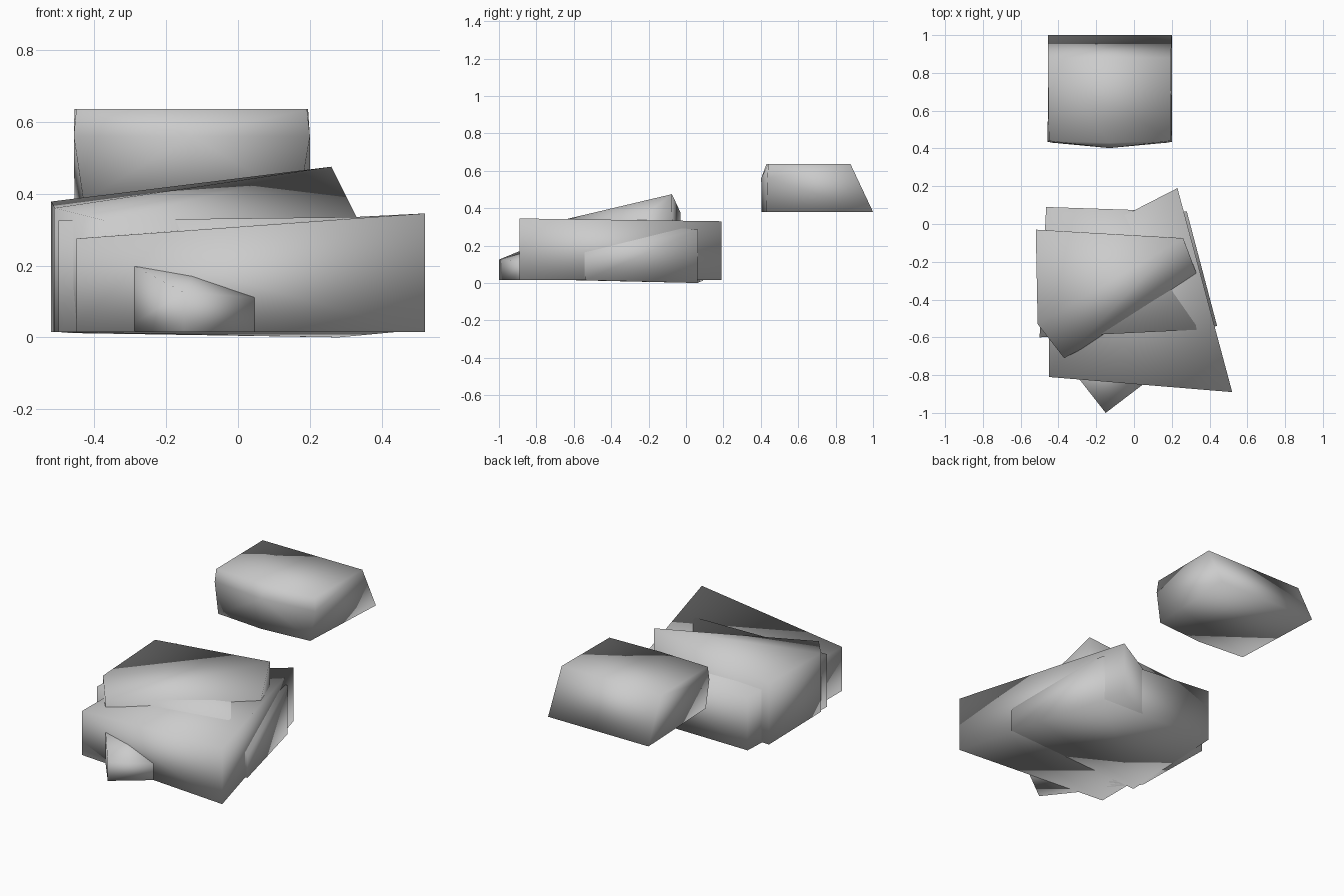
import bpy, bmesh


def rock(name, *rings):
    """Smooth-shaded convex stone; each ring is a list of (x, y, z) corners."""
    bm = bmesh.new()
    for ring in rings:
        for p in ring:
            bm.verts.new(p)
    bmesh.ops.convex_hull(bm, input=bm.verts[:])
    loose = [v for v in bm.verts if not v.link_faces]
    bmesh.ops.delete(bm, geom=loose, context='VERTS')
    bmesh.ops.recalc_face_normals(bm, faces=bm.faces[:])
    for f in bm.faces:
        f.smooth = True
    mesh = bpy.data.meshes.new(name)
    bm.to_mesh(mesh)
    bm.free()
    ob = bpy.data.objects.new(name, mesh)
    bpy.context.collection.objects.link(ob)
    return ob


def flat(z, *xy):
    """Level ring of corners at height z."""
    return [(x, y, z) for x, y in xy]


# Raised stone at the back, with a chamfered front and sloping rear
rock("raised_stone",
     flat(0.38, (-0.43, 0.43), (-0.13, 0.405), (0.17, 0.43), (0.2, 1.0), (-0.455, 1.0)),
     flat(0.56, (-0.457, 0.435), (-0.13, 0.402), (0.2, 0.435)),
     flat(0.635, (-0.45, 0.44), (-0.13, 0.43), (0.192, 0.44), (0.195, 0.88), (-0.455, 0.88)))

# Large front stone
rock("front_stone",
     flat(0.015, (-0.45, -0.81), (0.52, -0.89), (0.23, 0.19), (-0.45, -0.16)),
     [(-0.45, -0.81, 0.275), (0.52, -0.89, 0.345), (0.23, 0.19, 0.33), (-0.45, -0.16, 0.27)])

# Tilted top stone
rock("tilted_stone",
     flat(0.015, (-0.52, -0.03), (0.26, -0.07), (0.36, -0.33), (-0.36, -0.69), (-0.51, -0.53)),
     [(-0.52, -0.03, 0.378), (0.26, -0.075, 0.475), (0.33, -0.26, 0.335),
      (-0.37, -0.71, 0.325), (-0.51, -0.53, 0.36)])

# Wide middle stone, dipping slightly at its rear right corner
rock("middle_stone",
     [(-0.465, 0.09, 0.012), (0.28, 0.06, 0.0), (0.44, -0.54, 0.015), (-0.5, -0.6, 0.015)],
     [(0.44, -0.54, 0.14)],
     [(-0.465, 0.09, 0.325), (0.28, 0.065, 0.285), (0.33, -0.56, 0.335), (-0.5, -0.6, 0.325)])

# Small stone poking out at the front
rock("small_stone",
     flat(0.015, (-0.15, -1.0), (0.06, -0.84), (-0.1, -0.62), (-0.33, -0.77)),
     [(-0.15, -1.0, 0.125), (0.06, -0.84, 0.11), (-0.1, -0.62, 0.23), (-0.33, -0.77, 0.22)])
